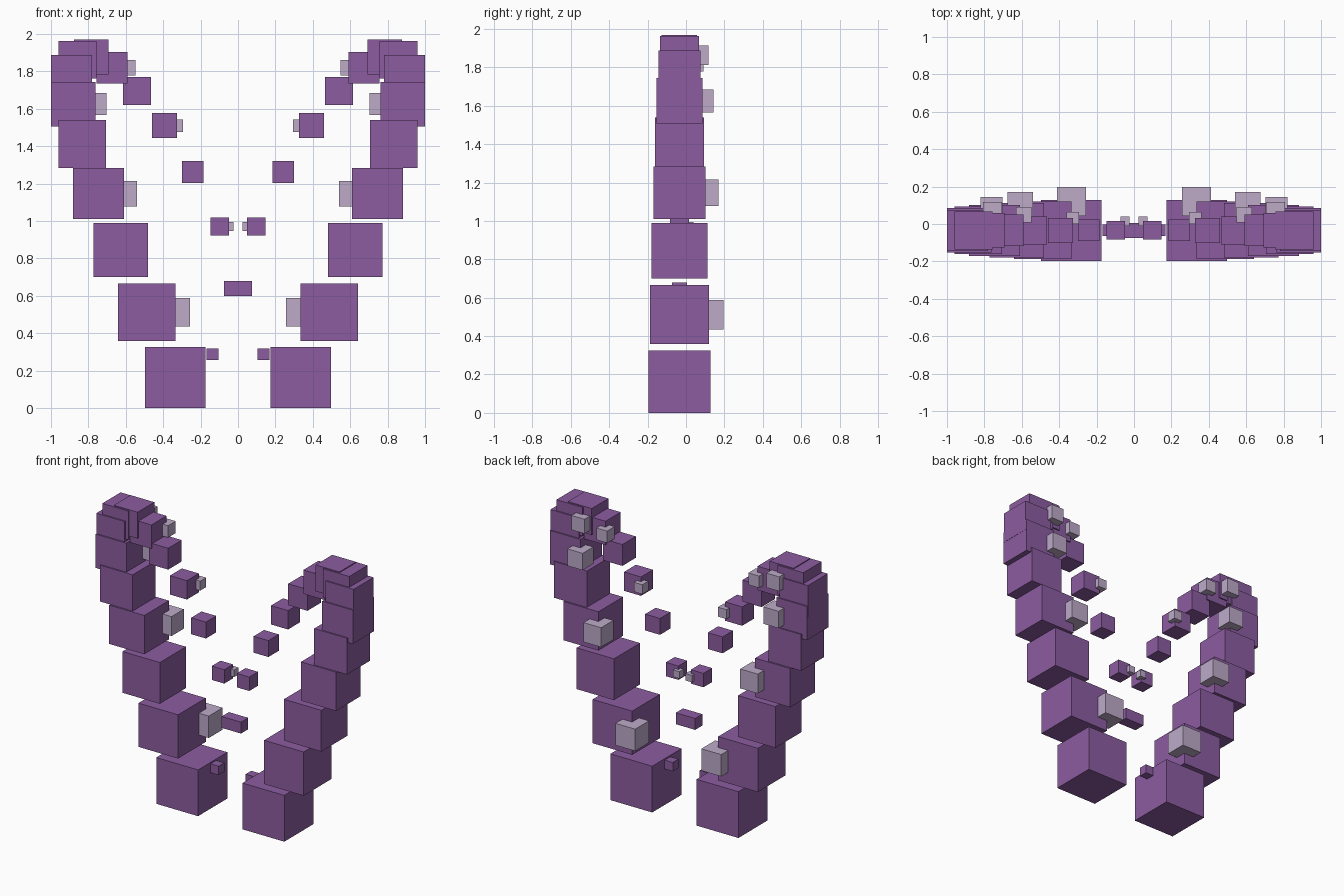
import bpy

default_cube = bpy.data.objects.get("Cube")
if default_cube:
    bpy.data.objects.remove(default_cube, do_unlink=True)


def make_material(name, rgb):
    color = (*rgb, 1.0)
    mat = bpy.data.materials.new(name)
    mat.use_nodes = True
    mat.diffuse_color = color
    mat.node_tree.nodes["Principled BSDF"].inputs["Base Color"].default_value = color
    return mat


def add_cube(name, center, size, material):
    bpy.ops.mesh.primitive_cube_add(size=size, location=center)
    cube = bpy.context.object
    cube.name = name
    cube.data.name = name
    cube.data.materials.append(material)
    return cube


purple = make_material("purple", (0.262, 0.107, 0.356))
pale_lilac = make_material("pale lilac", (0.509, 0.407, 0.584))

# Segment centres (x, z) along one arm, from its base, over the top, to its tip
arm_path = [
    (0.335, 0.163), (0.488, 0.512), (0.627, 0.845), (0.745, 1.147),
    (0.833, 1.412), (0.88, 1.625), (0.89, 1.777), (0.858, 1.862),
    (0.784, 1.877), (0.674, 1.82), (0.541, 1.695), (0.393, 1.51),
    (0.243, 1.262), (0.097, 0.97), (-0.035, 0.64), (-0.136, 0.288),
]
BASE_SIZE = 0.325
SHRINK = 0.0175
ARM_Y = -0.034

for side, label in ((1, "left"), (-1, "right")):
    for i, (x, z) in enumerate(arm_path):
        size = BASE_SIZE - SHRINK * i
        # Tapering arm segment
        add_cube(f"{label}_arm_segment_{i + 1}", (side * x, ARM_Y, z), size, purple)
        # Half-size sucker on the inner back edge of every second segment
        if i % 2 == 1 and x > 0:
            center = (side * (x - size / 2), ARM_Y + size / 2, z)
            add_cube(f"{label}_sucker_{i // 2 + 1}", center, size / 2, pale_lilac)
